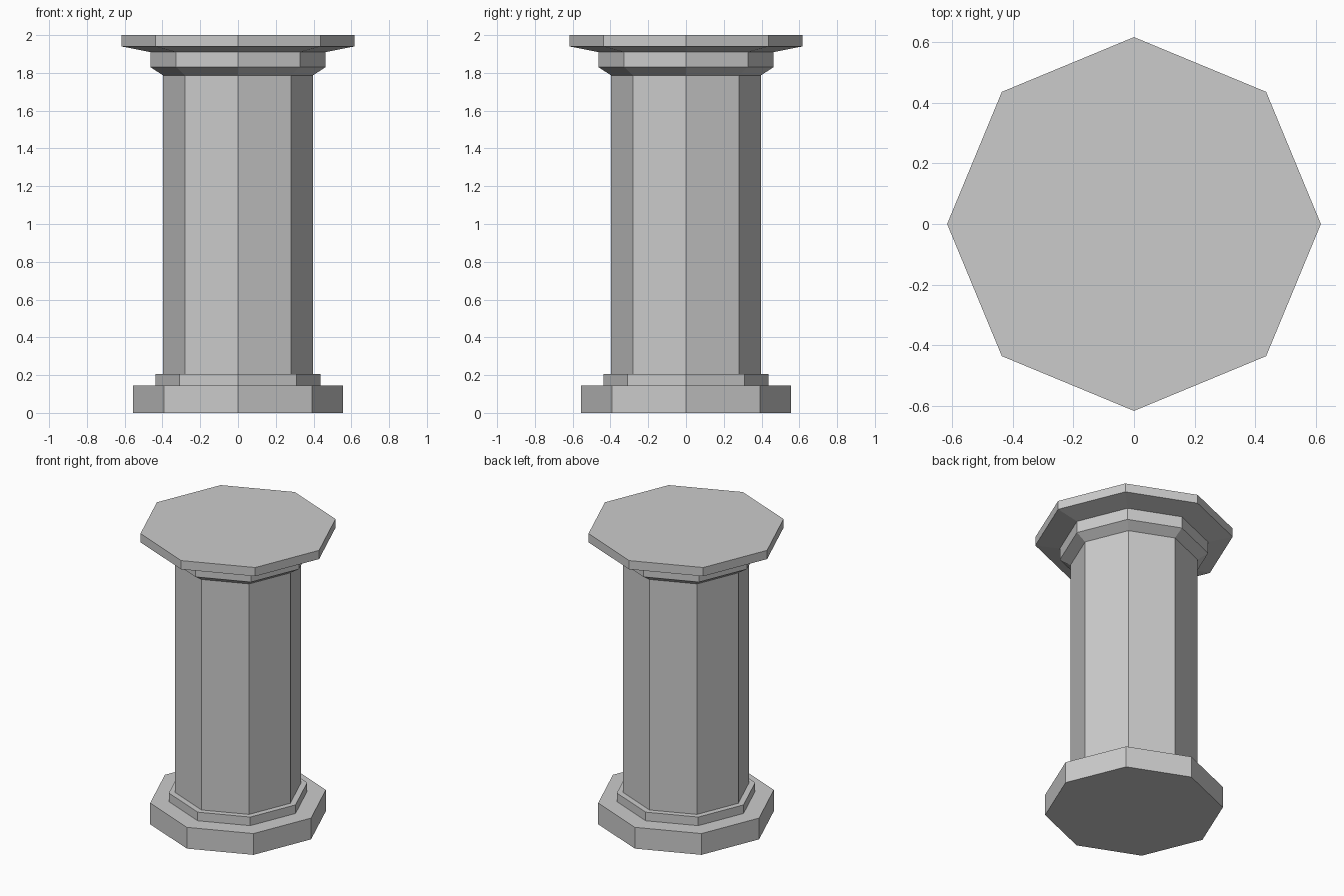
import bpy, bmesh
from math import cos, sin, tau

if "Cube" in bpy.data.objects:
    bpy.data.objects.remove(bpy.data.objects["Cube"])

SIDES = 8


def lathe(name, profile, cap_bottom=False, cap_top=False):
    """Sweep a (radius, z) profile around z as a flat-faced octagon."""
    bm = bmesh.new()
    rings = [[bm.verts.new((r * cos(tau * i / SIDES), r * sin(tau * i / SIDES), z))
              for i in range(SIDES)] for r, z in profile]
    for low, high in zip(rings, rings[1:]):
        for i in range(SIDES):
            j = (i + 1) % SIDES
            bm.faces.new((low[i], low[j], high[j], high[i]))
    if cap_bottom:
        bm.faces.new(rings[0][::-1])
    if cap_top:
        bm.faces.new(rings[-1])
    mesh = bpy.data.meshes.new(name)
    bm.to_mesh(mesh)
    bm.free()
    obj = bpy.data.objects.new(name, mesh)
    bpy.context.collection.objects.link(obj)
    return obj


# Parts meet rim to rim, so no hidden faces are left inside the column
# Wide foot slab with its flat ledge
lathe("plinth", [(0.555, 0), (0.555, 0.146), (0.437, 0.146)], cap_bottom=True)
# Small step above the plinth
lathe("base_step", [(0.437, 0.146), (0.437, 0.205), (0.397, 0.205)])
# Main shaft
lathe("shaft", [(0.397, 0.205), (0.397, 1.787)])
# Flared collar under the top slab
lathe("collar", [(0.397, 1.787), (0.463, 1.83), (0.463, 1.91)])
# Top slab with sloped underside
lathe("top_slab", [(0.463, 1.91), (0.616, 1.94), (0.616, 2.0)], cap_top=True)
